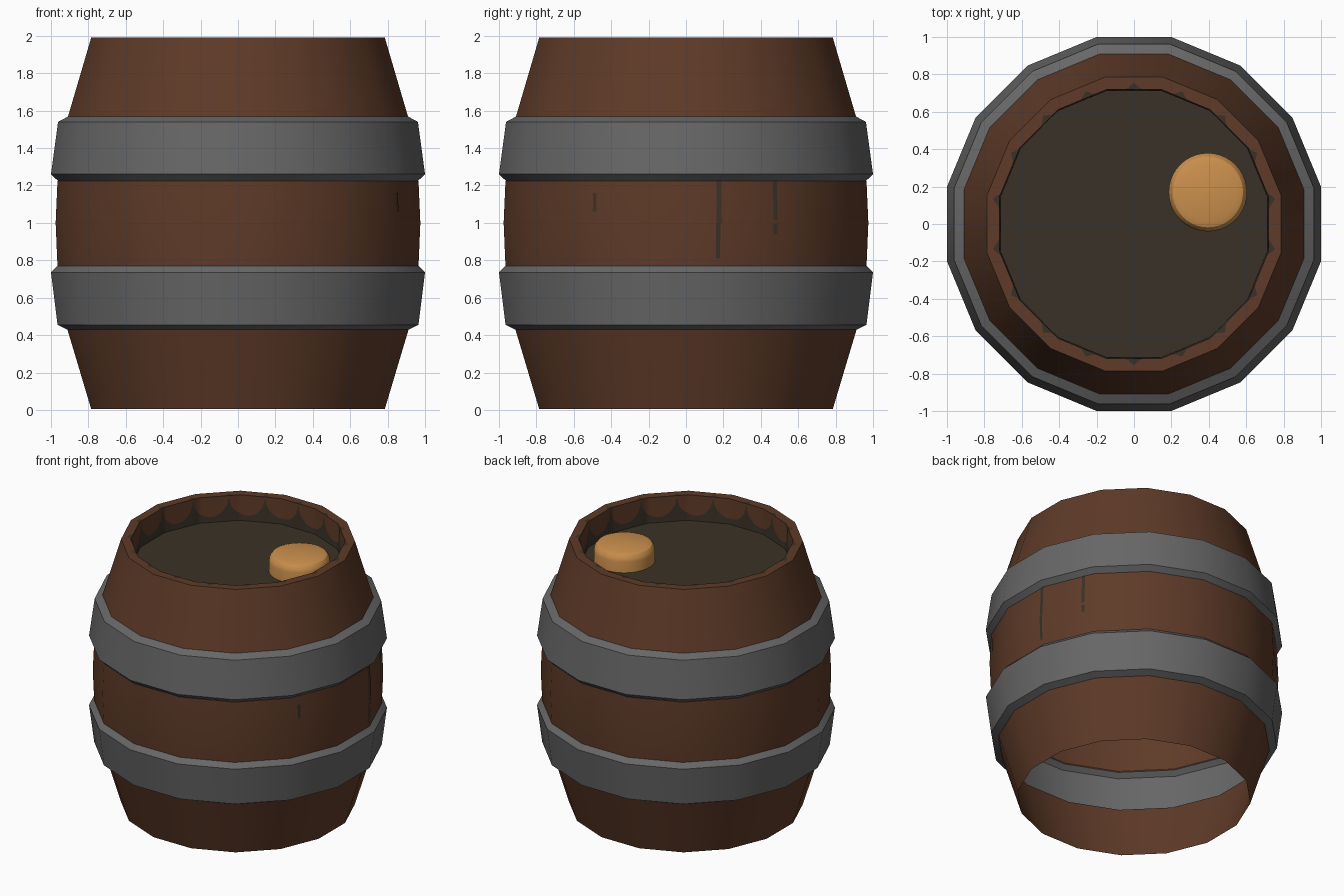
import bpy, bmesh, math

if "Cube" in bpy.data.objects:
    bpy.data.objects.remove(bpy.data.objects["Cube"])

N = 16
STEP = 2 * math.pi / N


def material(name, rgb):
    m = bpy.data.materials.new(name)
    m.diffuse_color = (*rgb, 1)
    m.use_nodes = True
    m.node_tree.nodes["Principled BSDF"].inputs["Base Color"].default_value = m.diffuse_color
    return m


wood = material("brown wood", (0.112, 0.043, 0.021))
iron = material("grey iron", (0.135, 0.135, 0.135))
dark = material("dark liquid", (0.042, 0.031, 0.020))
cork = material("pale orange cork", (0.60, 0.28, 0.075))


def flat_scale(a):
    """Radius factor that keeps a point at angle a on the 16-sided outline (1 = flat middle)."""
    return 1 / math.cos((a + STEP / 2) % STEP - STEP / 2)


def finish(name, bm, mats):
    me = bpy.data.meshes.new(name)
    bm.to_mesh(me)
    bm.free()
    ob = bpy.data.objects.new(name, me)
    bpy.context.collection.objects.link(ob)
    for m in mats:
        me.materials.append(m)
    bpy.ops.object.select_all(action='DESELECT')
    ob.select_set(True)
    bpy.context.view_layer.objects.active = ob
    bpy.ops.object.shade_smooth_by_angle(angle=math.radians(30))
    return ob


def lathe(name, rings, mats, angles, row_mats=None, outline=flat_scale):
    """Spin rings upwards; each ring is a function of angle giving (radius, z)."""
    bm = bmesh.new()
    rows = []
    for ring in rings:
        row = []
        for a in angles:
            r, z = ring(a)
            r *= outline(a)
            row.append(bm.verts.new((r * math.cos(a), r * math.sin(a), z)))
        rows.append(row)
    n = len(angles)
    for i in range(len(rows) - 1):
        for j in range(n):
            k = (j + 1) % n
            f = bm.faces.new((rows[i][j], rows[i][k], rows[i + 1][k], rows[i + 1][j]))
            f.material_index = row_mats[i] if row_mats else 0
    bmesh.ops.remove_doubles(bm, verts=bm.verts, dist=0.0002)
    return finish(name, bm, mats)


def const(points):
    return [lambda a, p=p: p for p in points]


corners = [STEP * (j + 0.5) for j in range(N)]

# Wooden staves: an open shell in three sections
lathe("lower_staves", const([(0.785, 0.005), (0.915, 0.44)]), [wood], corners)
lathe("middle_staves", const([(0.965, 0.765), (0.975, 1.0), (0.965, 1.225)]), [wood], corners)
lathe("upper_staves", const([(0.91, 1.565), (0.785, 1.99)]), [wood], corners)

# Iron hoops close the gaps between the sections
lathe("lower_hoop", const([(0.915, 0.43), (0.965, 0.455), (1.0, 0.735), (0.963, 0.772)]),
      [iron], corners)
lathe("upper_hoop", const([(0.963, 1.225), (1.0, 1.26), (0.962, 1.54), (0.91, 1.568)]),
      [iron], corners)


# Rim and inner wall, with a scalloped dark tide line every 20 degrees
def peak(a):
    """0 in the middle of a scallop, 1 at the dark point between two."""
    t = math.degrees(a) % 20
    return 1 - abs(t - 10) / 10


def rim_stain(a):
    return 0.722 + 0.032 * max(0, (peak(a) - 0.7) / 0.3), 1.99


def wall_stain(a):
    return 0.718, 1.985 - 0.145 * math.sqrt(max(0, 1 - peak(a) ** 2))


fine = [math.radians(1.25 * j) for j in range(288)]
lathe("rim_and_inner_wall",
      [lambda a: (0.785, 1.99), rim_stain, lambda a: (0.72, 1.99),
       wall_stain, lambda a: (0.715, 1.79)],
      [wood, dark], fine, [0, 1, 0, 1])

# Liquid surface
bm = bmesh.new()
bm.faces.new([bm.verts.new((0.715 * flat_scale(a) * math.cos(a),
                            0.715 * flat_scale(a) * math.sin(a), 1.80)) for a in corners])
finish("liquid", bm, [dark])

# Floating cork with a rounded top edge
profile = [(0.21, 1.76), (0.21, 1.88), (0.204, 1.905), (0.188, 1.925),
           (0.16, 1.935), (0.0, 1.938)]
plug = lathe("cork", const(profile), [cork], [math.pi * j / 20 for j in range(40)],
             outline=lambda a: 1)
plug.location = (0.395, 0.17, 0)

# Thin dark drips on the right side: side position, bottom, top, width
bm = bmesh.new()
for y, z0, z1, w in [(0.17, 0.81, 1.0, 0.022), (0.175, 1.0, 1.225, 0.026),
                     (0.478, 0.94, 1.225, 0.02), (-0.487, 1.06, 1.16, 0.018)]:
    vs = []
    for dy, z in [(-w / 2, z0), (w / 2, z0), (w / 2, z1), (-w / 2, z1)]:
        a = math.asin((y + dy) / 0.98)
        r = (0.979 - 0.045 * abs(z - 1.0)) * flat_scale(a)
        vs.append(bm.verts.new((r * math.cos(a), r * math.sin(a), z)))
    bm.faces.new(vs)
finish("drips", bm, [dark])
